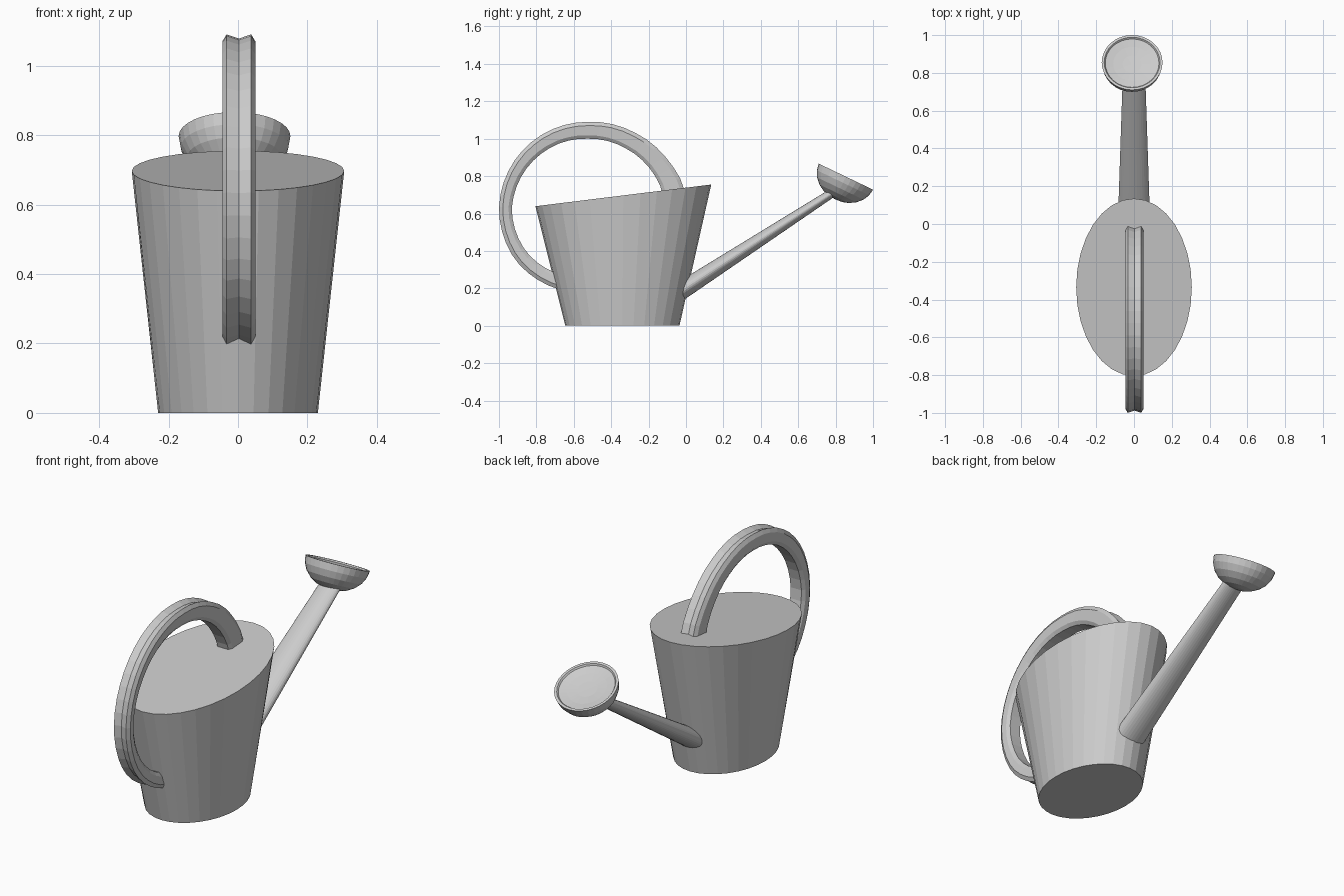
import bpy, bmesh
from math import sin, cos, pi, radians
from mathutils import Vector

if "Cube" in bpy.data.objects:
    bpy.data.objects.remove(bpy.data.objects["Cube"])


def loft(name, rings, caps=True):
    """Skin a list of equal-length point rings into a closed solid."""
    bm = bmesh.new()
    vr = [[bm.verts.new(p) for p in ring] for ring in rings]
    n = len(vr[0])
    for a, b in zip(vr, vr[1:]):
        for i in range(n):
            j = (i + 1) % n
            bm.faces.new((a[i], a[j], b[j], b[i]))
    if caps:
        bm.faces.new(vr[0])
        bm.faces.new(vr[-1])
    bmesh.ops.remove_doubles(bm, verts=bm.verts, dist=1e-5)
    bmesh.ops.recalc_face_normals(bm, faces=bm.faces)
    me = bpy.data.meshes.new(name)
    bm.to_mesh(me)
    bm.free()
    ob = bpy.data.objects.new(name, me)
    bpy.context.collection.objects.link(ob)
    return ob


def ellipse(c, u, v, n=32):
    """Ring around c spanned by the half-axes u and v."""
    c, u, v = Vector(c), Vector(u), Vector(v)
    return [c + u * cos(2 * pi * i / n) + v * sin(2 * pi * i / n) for i in range(n)]


# Tapered oval body with a slanted, closed top
loft("body", [
    ellipse((0, -0.34, 0), (0.23, 0, 0), (0, 0.305, 0)),
    ellipse((0, -0.335, 0.697), (0.306, 0, 0), (0, 0.47, 0.058)),
])

# Flattened spout tapering towards the rose
start, end = Vector((0, -0.04, 0.178)), Vector((0, 0.80, 0.722))
axis = (end - start).normalized()
up = Vector((1, 0, 0)).cross(axis)
loft("spout", [
    ellipse(start, (0.087, 0, 0), up * 0.049),
    ellipse(end, (0.059, 0, 0), up * 0.023),
])

# Bowl-shaped rose: profile of (radius, height) turned about its tilted axis
n = Vector((0, 0.432, 0.902))
t = Vector((0, 0.902, -0.432))
profile = [(0.0, -0.134), (0.04, -0.131), (0.075, -0.120), (0.11, -0.099),
           (0.138, -0.070), (0.155, -0.036), (0.161, 0.0), (0.148, 0.0),
           (0.142, -0.008), (0.10, -0.016), (0.05, -0.021), (0.0, -0.022)]
centre = Vector((-0.01, 0.855, 0.797))
loft("rose", [ellipse(centre + n * h, (r, 0, 0), t * r) for r, h in profile], caps=False)

# Looped handle: angle, outer radius, inner radius
keys = [(3, 0.525, 0.405), (15, 0.522, 0.405), (32, 0.50, 0.395), (60, 0.48, 0.383),
        (90, 0.47, 0.38), (135, 0.475, 0.395), (180, 0.48, 0.412),
        (215, 0.475, 0.402), (246, 0.456, 0.378), (258, 0.452, 0.37)]
# Cross-section: sideways offset, fraction from inner to outer, fine inset
section = [(-0.030, 0, 0), (0.034, 0, 0), (0.046, 0, 0.018), (0.050, 1, -0.020),
           (0.038, 1, 0), (0.0025, 1, -0.012), (-0.033, 1, 0), (-0.045, 1, -0.020),
           (-0.042, 0, 0.018)]


def radii(a):
    for (a0, o0, i0), (a1, o1, i1) in zip(keys, keys[1:]):
        if a <= a1:
            f = (a - a0) / (a1 - a0)
            return o0 + (o1 - o0) * f, i0 + (i1 - i0) * f
    return keys[-1][1:]


rings = []
for k in range(33):
    a = 3 + 255 * k / 32
    outer, inner = radii(a)
    ring = []
    for x, f, d in section:
        r = inner + (outer - inner) * f + d
        ring.append((x, -0.52 + r * cos(radians(a)), 0.62 + r * sin(radians(a))))
    rings.append(ring)
loft("handle", rings)
